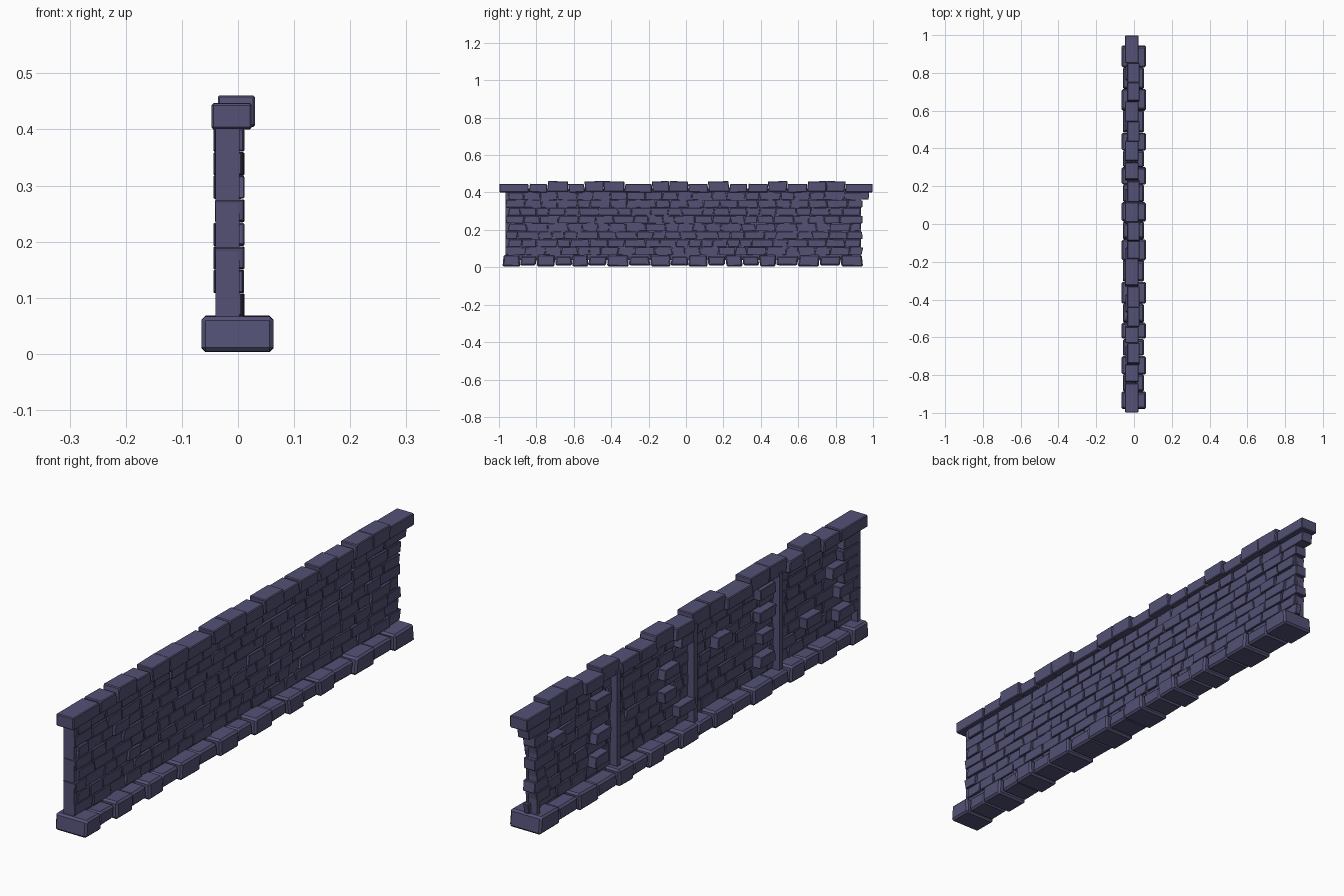
import bpy, bmesh, random
from mathutils import Vector

if "Cube" in bpy.data.objects:
    bpy.data.objects.remove(bpy.data.objects["Cube"])

random.seed(4)
mat = bpy.data.materials.new("slate violet stone")
mat.diffuse_color = (0.087, 0.083, 0.178, 1)
mat.use_nodes = True
mat.node_tree.nodes["Principled BSDF"].inputs["Base Color"].default_value = mat.diffuse_color


def stone(bm, x0, x1, y0, y1, z0, z1, jit=0.0):
    """Slightly crooked block; end edges lean at random."""
    a, b = random.uniform(-jit, jit), random.uniform(-jit, jit)
    vs = []
    for z, s in ((z0, -1), (z1, 1)):
        dz = random.uniform(-jit, jit) * 0.25
        for x, y, lean, t in ((x0, y0, a, -1), (x1, y0, a, -1), (x1, y1, b, 1), (x0, y1, b, 1)):
            vs.append(bm.verts.new((x, y + s * lean, z + dz * t)))
    for f in ((3, 2, 1, 0), (4, 5, 6, 7), (0, 1, 5, 4), (1, 2, 6, 5), (2, 3, 7, 6), (3, 0, 4, 7)):
        bm.faces.new([vs[i] for i in f])


def finish(bm, name, bevel):
    me = bpy.data.meshes.new(name)
    bm.to_mesh(me)
    bm.free()
    ob = bpy.data.objects.new(name, me)
    bpy.context.collection.objects.link(ob)
    me.materials.append(mat)
    if bevel:
        m = ob.modifiers.new("chamfer", "BEVEL")
        m.width, m.segments, m.limit_method = bevel, 1, "NONE"
    return ob


def cuts(lo, hi, wmin, wmax):
    """Random stone joints between lo and hi."""
    out = [lo]
    while hi - out[-1] > wmax * 1.25:
        out.append(out[-1] + random.uniform(wmin, wmax))
    return out + [hi]


# Wide foundation course
bm = bmesh.new()
edges = cuts(-0.98, 0.945, 0.085, 0.12)
for i, (a, b) in enumerate(zip(edges, edges[1:])):
    k = i % 2
    stone(bm, -0.065 + 0.006 * k, 0.063 - 0.01 * k, a + 0.002, b - 0.002,
          0.004 + 0.006 * k, 0.067 - 0.007 * k, 0.005)
finish(bm, "foundation_stones", 0.007)

# Capping course, some stones raised and shifted
bm = bmesh.new()
edges = [-1, -.84, -.74, -.63, -.54, -.44, -.33, -.18, -.09, .01, .12, .23, .33, .44, .54, .65, .75, .85, 1]
high = {2, 4, 5, 7, 8, 10, 13, 15, 16}
for i, (a, b) in enumerate(zip(edges, edges[1:])):
    j = 0 if i in (0, 17) else 0.004
    if i in high:
        stone(bm, -0.036, 0.03, a, b, 0.405, 0.46, j)
    else:
        stone(bm, -0.047, 0.024, a + 0.003, b - 0.003, 0.401, 0.446, j)
finish(bm, "cap_stones", 0.003)

# Thin backing panel and upright ribs at the section joints
bm = bmesh.new()
stone(bm, -0.007, 0.001, -0.95, 0.935, 0.04, 0.42)
finish(bm, "core_panel", 0)
bm = bmesh.new()
for y in (-0.955, -0.5, 0.0, 0.45, 0.92):
    stone(bm, -0.04, 0.003, y - 0.01, y + 0.01, 0.05, 0.42)
finish(bm, "joint_ribs", 0)

# Eight running courses of thin face stones, with thick stones at both ends
bm = bmesh.new()
ends = bmesh.new()
Z0, H = 0.066, 0.042
for r in range(8):
    z0, z1 = Z0 + r * H, Z0 + (r + 1) * H
    lo = -0.965 + 0.015 * (r % 2)
    hi = 0.98 if r == 7 else 0.945 - 0.012 * (r % 2)
    edges = cuts(lo, hi, 0.06, 0.115)
    n = len(edges) - 1
    for i, (a, b) in enumerate(zip(edges, edges[1:])):
        front = 0.006 + random.uniform(-0.003, 0.006)
        box = (a + 0.002, b - 0.002, z0 + 0.0015, z1 - 0.0015)
        if i in (0, n - 1) and r > 0:
            stone(ends, -0.041, front, *box, 0.004)
        else:
            stone(bm, -0.013 + random.uniform(-0.004, 0.003), front, *box, 0.005)
finish(bm, "wall_stones", 0.0015)
finish(ends, "end_stones", 0.002)

# Bond stones projecting from the left face: (y, course)
bm = bmesh.new()
for y, r in ((.54, 6), (.54, 3), (.55, 1), (.80, 5), (.14, 5), (.15, 3), (.05, 7), (.05, 1),
             (-.17, 5), (-.42, 7), (-.42, 5), (-.42, 3), (-.42, 1), (-.69, 2), (-.84, 5),
             (-.88, 3), (-.88, 1)):
    w = random.uniform(0.032, 0.05)
    stone(bm, -0.044, 0.0, y - w, y + w, Z0 + r * H + 0.001, Z0 + (r + 1) * H - 0.001, 0.004)
finish(bm, "bond_stones", 0.002)
